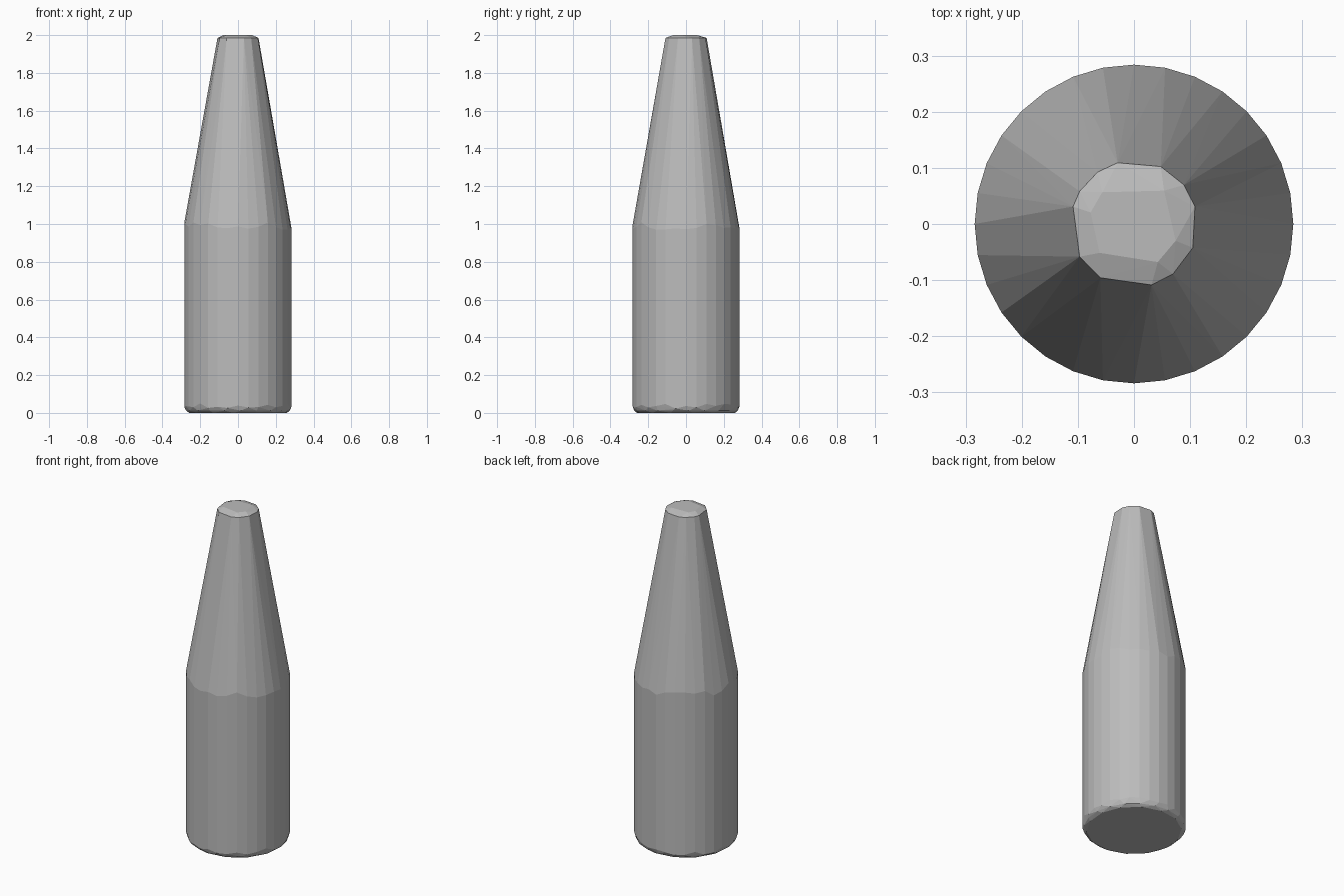
import bpy
import bmesh
import math
import random

random.seed(4)

cube = bpy.data.objects.get("Cube")
if cube:
    bpy.data.objects.remove(cube, do_unlink=True)


def make_material(name, color):
    mat = bpy.data.materials.new(name)
    mat.use_nodes = True
    mat.diffuse_color = color
    mat.node_tree.nodes["Principled BSDF"].inputs["Base Color"].default_value = color
    return mat


def add_ring(bm, radius, z, angles, z_jitter=0.0):
    """Add a ring of points, optionally with uneven heights."""
    for degrees in angles:
        a = math.radians(degrees)
        height = z + random.uniform(-z_jitter, z_jitter)
        bm.verts.new((radius * math.cos(a), radius * math.sin(a), height))


def even(count, offset=0.0):
    return [offset + 360 * i / count for i in range(count)]


bm = bmesh.new()
# Bottom: coarse flat base with a softened rim
add_ring(bm, 0.26, 0.0, even(14, 8))
add_ring(bm, 0.275, 0.012, even(20, 3))
# Straight barrel with an uneven shoulder line
add_ring(bm, 0.284, 0.035, even(32), 0.015)
add_ring(bm, 0.284, 0.99, even(32), 0.02)
# Narrow tip with irregular corners
tip_angles = [105, 65, 38, 16, -22, -52, -74, -122, -149, 164, 149, 125]
add_ring(bm, 0.113, 1.985, tip_angles)
add_ring(bm, 0.08, 2.0, [135, 48, -22, -58, -140, 165])

# Wrap a faceted skin around all the rings
hull = bmesh.ops.convex_hull(bm, input=bm.verts)
unused = {e for e in hull["geom_interior"] + hull["geom_unused"]
          if isinstance(e, bmesh.types.BMVert)}
bmesh.ops.delete(bm, geom=list(unused), context="VERTS")
bmesh.ops.dissolve_limit(bm, angle_limit=math.radians(0.5),
                         verts=bm.verts, edges=bm.edges)
bmesh.ops.recalc_face_normals(bm, faces=bm.faces)

mesh = bpy.data.meshes.new("tapered_body")
bm.to_mesh(mesh)
bm.free()
mesh.materials.append(make_material("mid_grey", (0.5, 0.5, 0.5, 1.0)))
body = bpy.data.objects.new("tapered_body", mesh)
bpy.context.collection.objects.link(body)
